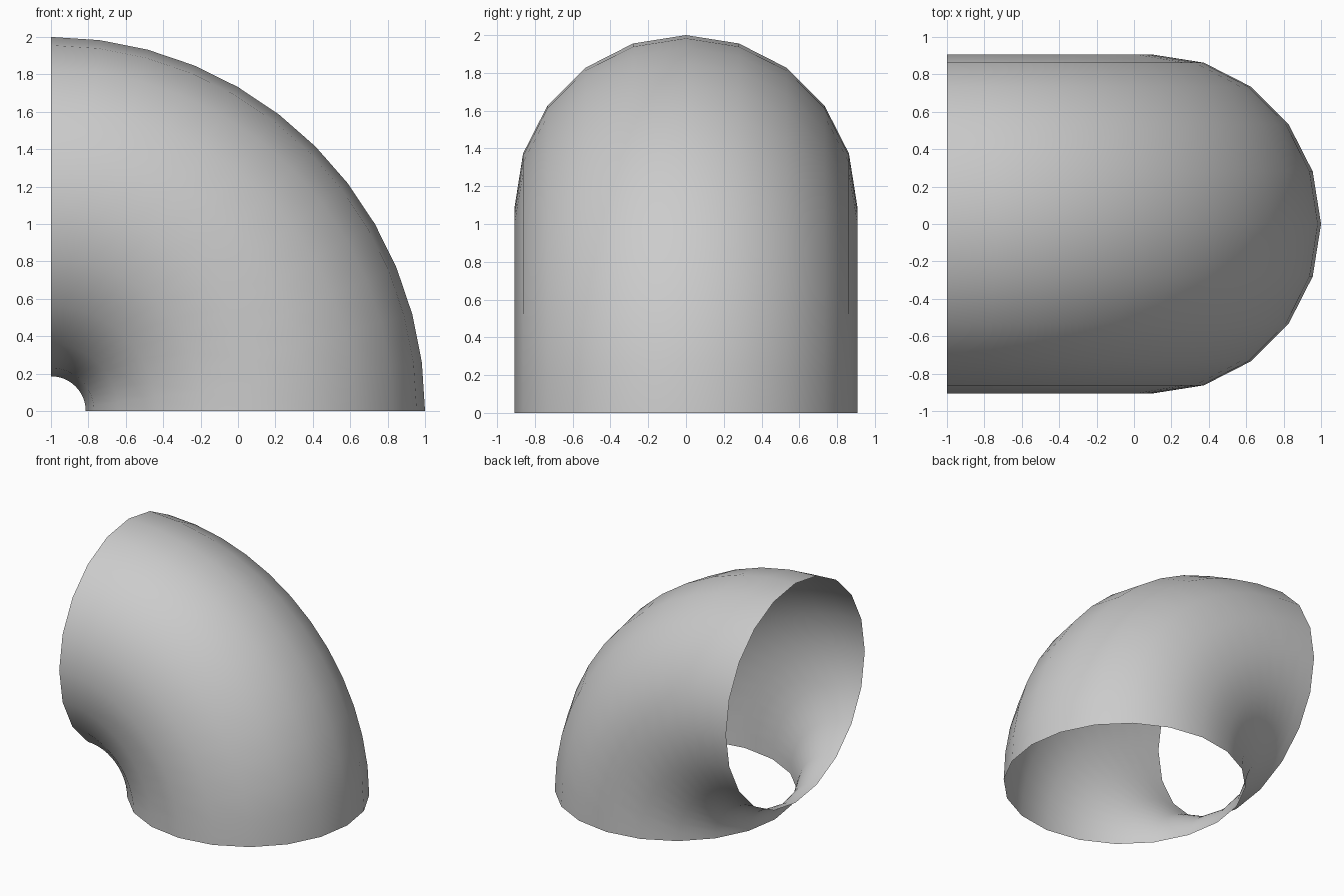
import bpy, bmesh
from math import pi
from mathutils import Matrix, Vector

if "Cube" in bpy.data.objects:
    bpy.data.objects.remove(bpy.data.objects["Cube"])

MINOR = 0.907          # pipe radius
MAJOR = 2 - MINOR      # bend radius
SIDES, STEPS = 20, 12

# Open pipe elbow: a circle at the base, spun 90 degrees about the inner corner
bm = bmesh.new()
bmesh.ops.create_circle(bm, segments=SIDES, radius=MINOR, cap_ends=False,
                        matrix=Matrix.Translation((MAJOR - 1, 0, 0)))
bmesh.ops.spin(bm, geom=bm.verts[:] + bm.edges[:], cent=Vector((-1, 0, 0)),
               axis=(0, -1, 0), angle=pi / 2, steps=STEPS, use_duplicate=False)

# Make sure the bend rises upward and the faces point outward
if min(v.co.z for v in bm.verts) < -0.01:
    bmesh.ops.scale(bm, vec=(1, 1, -1), verts=bm.verts)
bmesh.ops.recalc_face_normals(bm, faces=bm.faces)
bm.normal_update()
top = max(bm.faces, key=lambda f: f.calc_center_median().z)
if top.normal.z < 0:
    bmesh.ops.reverse_faces(bm, faces=bm.faces)
for f in bm.faces:
    f.smooth = True

mesh = bpy.data.meshes.new("pipe_elbow")
bm.to_mesh(mesh)
bm.free()
bpy.context.collection.objects.link(bpy.data.objects.new("pipe_elbow", mesh))
